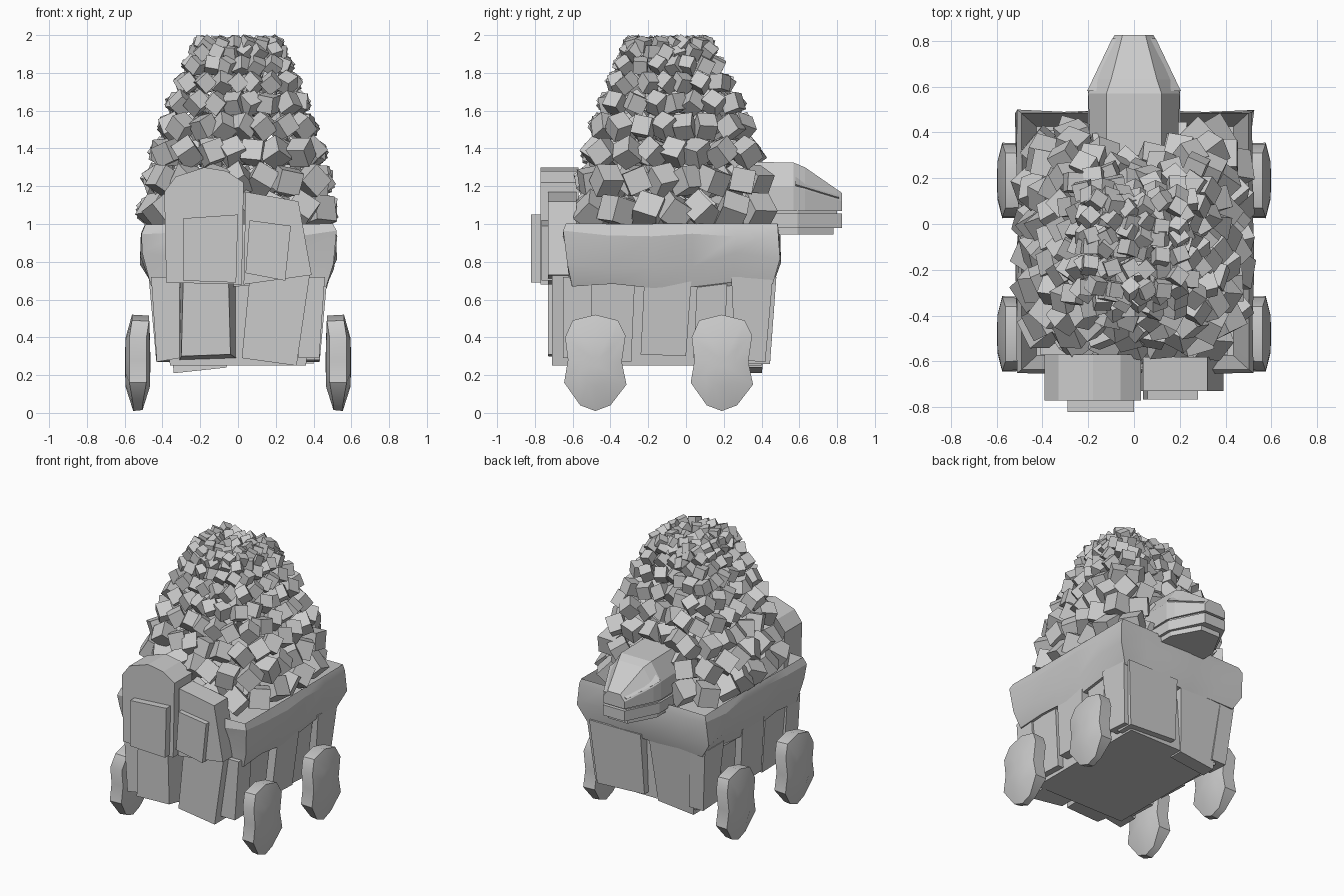
import bpy, bmesh, math, random
from mathutils import Matrix, Euler, Vector

random.seed(7)
old = bpy.data.objects.get("Cube")
if old:
    bpy.data.objects.remove(old, do_unlink=True)

STONE = bpy.data.materials.new("plain grey")
STONE.use_nodes = True
GREY = (0.6, 0.6, 0.6, 1)
STONE.diffuse_color = GREY
STONE.node_tree.nodes["Principled BSDF"].inputs["Base Color"].default_value = GREY


def finish(name, bm, smooth=0):
    """Turn a bmesh into an object, optionally smooth below an angle."""
    bmesh.ops.recalc_face_normals(bm, faces=bm.faces)
    mesh = bpy.data.meshes.new(name)
    bm.to_mesh(mesh)
    bm.free()
    mesh.materials.append(STONE)
    if smooth:
        for p in mesh.polygons:
            p.use_smooth = True
        mesh.set_sharp_from_angle(angle=math.radians(smooth))
    ob = bpy.data.objects.new(name, mesh)
    bpy.context.collection.objects.link(ob)
    return ob


def loft(name, loops, smooth=0):
    """Closed solid through matching loops of points."""
    bm = bmesh.new()
    rings = [[bm.verts.new(p) for p in loop] for loop in loops]
    n = len(rings[0])
    for a, b in zip(rings, rings[1:]):
        for i in range(n):
            j = (i + 1) % n
            bm.faces.new((a[i], a[j], b[j], b[i]))
    bm.faces.new(rings[0])
    bm.faces.new(rings[-1])
    return finish(name, bm, smooth)


def board(name, axis, outline, inner, outer, lean=0.0):
    """Outline in (sideways, z), thickened along x or y, foot leaning inward."""
    def point(u, z, d):
        d -= math.copysign(lean * (0.7 - z), outer)
        return (d, u, z) if axis == "x" else (u, d, z)
    loft(name, [[point(u, z, d) for u, z in outline] for d in (inner, outer)])


def rect(cx, cy, hx, hy, z):
    return [(cx - hx, cy - hy, z), (cx + hx, cy - hy, z),
            (cx + hx, cy + hy, z), (cx - hx, cy + hy, z)]


# Body core
loft("body_core", [rect(0, -0.08, 0.36, 0.48, 0.25), rect(0, -0.08, 0.41, 0.49, 0.78)])


# Bulging rim with a wavy crease, hollow on top
def rim_loop(hx, hy, z, wave):
    corners = rect(0.005, -0.075, hx, hy, z)
    pts = []
    for i in range(4):
        a, b = Vector(corners[i]), Vector(corners[(i + 1) % 4])
        for k in range(5):
            p = a.lerp(b, k / 5)
            p.z += random.uniform(-wave, wave)
            p.x += random.uniform(-wave, wave) * 0.4
            p.y += random.uniform(-wave, wave) * 0.4
            pts.append(p)
    return pts


loft("rim", [rim_loop(0.46, 0.535, 0.68, 0.02), rim_loop(0.505, 0.56, 0.81, 0.05),
             rim_loop(0.515, 0.57, 0.95, 0.02), rim_loop(0.495, 0.56, 1.0, 0.004),
             rim_loop(0.43, 0.5, 0.77, 0)], 24)

# Side planks, (top start, top end, foot start, foot end, foot height)
planks = [(-0.58, -0.27, -0.55, -0.29, 0.28), (-0.22, 0.03, -0.24, 0.0, 0.31),
          (0.06, 0.22, 0.04, 0.2, 0.29), (0.24, 0.46, 0.26, 0.42, 0.28)]
for side, tag in ((1, "left"), (-1, "right")):
    for i, (a, b, c, d, foot) in enumerate(planks):
        board(f"{tag}_plank_{i + 1}", "x", [(c, foot), (d, foot - 0.01), (b, 0.72), (a, 0.72)],
              side * 0.36, side * (0.475 if i % 2 else 0.45), 0.1)

# Back planks
board("back_right_plank", "y", [(-0.34, 0.21), (-0.06, 0.24), (-0.02, 0.72), (-0.39, 0.72)], 0.36, 0.46, 0.12)
board("back_left_plank", "y", [(0.02, 0.28), (0.4, 0.26), (0.44, 0.72), (0.03, 0.72)], 0.35, 0.48, 0.08)

# Front boards and plates
board("front_right_corner_plank", "y", [(-0.43, 0.27), (-0.31, 0.29), (-0.31, 0.72), (-0.46, 0.72)], -0.5, -0.65)
board("front_left_corner_plank", "y", [(0.32, 0.29), (0.43, 0.29), (0.46, 0.72), (0.33, 0.72)], -0.5, -0.65)
loft("front_right_plank", [[(-0.31, -0.55, 0.28), (-0.01, -0.55, 0.29), (-0.01, -0.55, 0.7), (-0.31, -0.55, 0.7)],
                           [(-0.3, -0.73, 0.3), (-0.04, -0.73, 0.31), (-0.05, -0.73, 0.7), (-0.29, -0.73, 0.7)]])
board("front_left_plank", "y", [(0.02, 0.29), (0.31, 0.25), (0.38, 0.73), (0.06, 0.7)], -0.55, -0.71)
board("front_left_panel", "y", [(0.03, 0.68), (0.39, 0.73), (0.32, 1.12), (0.04, 1.17)], -0.58, -0.73)
board("front_left_plate", "y", [(0.04, 0.74), (0.25, 0.7), (0.28, 0.99), (0.06, 1.02)], -0.7, -0.765)
board("front_arched_panel", "y", [(-0.38, 0.69), (0.02, 0.68), (0.03, 1.22), (-0.06, 1.28), (-0.18, 1.3),
                                  (-0.33, 1.25), (-0.39, 1.17)], -0.57, -0.77)
board("front_right_plate", "y", [(-0.29, 0.7), (-0.01, 0.69), (0, 1.05), (-0.29, 1.03)], -0.74, -0.82)

# Feet: lumpy flattened paddles
paddle = [(-0.16, 0.4), (-0.12, 0.49), (0, 0.52), (0.12, 0.49), (0.16, 0.41), (0.14, 0.27),
          (0.165, 0.15), (0.08, 0.04), (0, 0.01), (-0.08, 0.04), (-0.165, 0.16), (-0.145, 0.28)]


def foot_loop(side, cy, offset, scale):
    pts = []
    for u, z in paddle:
        x = 0.53 + offset
        if scale > 0.9:
            # Thin toe, top tipped inward
            x = 0.53 + offset * (0.55 if z < 0.1 else 1.0) - (0.014 if z > 0.45 else 0)
        pts.append((side * x, cy + u * scale, 0.27 + (z - 0.27) * scale))
    return pts


for side, tag in ((1, "left"), (-1, "right")):
    for cy, end in ((-0.48, "front"), (0.19, "back")):
        loft(f"{end}_{tag}_foot", [foot_loop(side, cy, o, s) for o, s in (
            (-0.066, 0.1), (-0.064, 0.5), (-0.045, 0.98), (0.045, 1.0), (0.066, 0.5), (0.068, 0.1))], 40)


# Head: skull, jaw layers and brows
def skull_loop(y, wide, crown, low, mid, high):
    half = [(wide, low), (wide, mid), (crown, high)]
    return [(x, y, z) for x, z in half] + [(-x, y, z) for x, z in reversed(half)]


loft("skull", [skull_loop(0.3, 0.19, 0.12, 1.07, 1.2, 1.33), skull_loop(0.57, 0.2, 0.12, 1.07, 1.2, 1.325),
               skull_loop(0.63, 0.18, 0.1, 1.07, 1.18, 1.3), skull_loop(0.825, 0.085, 0.05, 1.07, 1.12, 1.165)])


def jaw_loop(z, grow, tip):
    half = [(0.2 * grow, 0.34), (0.2 * grow, 0.59), (0.085 * grow, tip)]
    return [(x, y, z) for x, y in half] + [(-x, y, z) for x, y in reversed(half)]


loft("mouth_line", [jaw_loop(1.04, 0.93, 0.8), jaw_loop(1.08, 0.93, 0.8)])
loft("jaw", [jaw_loop(0.98, 1, 0.825), jaw_loop(1.055, 1, 0.825)])
loft("chin", [jaw_loop(0.945, 0.9, 0.78), jaw_loop(0.99, 0.9, 0.78)])
for side, tag in ((1, "left"), (-1, "right")):
    loft(f"{tag}_brow", [[(side * x, y, z) for x, z in tri] for y, tri in (
        (0.58, [(0.13, 1.28), (0.18, 1.19), (0.205, 1.21)]),
        (0.81, [(0.055, 1.16), (0.08, 1.13), (0.095, 1.14)]))])

# Mound of tumbled blocks, shrinking toward the top
bm = bmesh.new()
LAYERS = 9
for i in range(LAYERS):
    h = 1 - (1 - i / (LAYERS - 1)) ** 1.5
    z = 1.07 + 0.88 * h
    rx, ry = 0.43 - 0.235 * h ** 1.6, 0.455 - 0.23 * h ** 1.6
    size = 0.135 - 0.07 * h
    ring = 1.0
    while ring > 0.1:
        count = max(3, int(7.6 * rx * ring / (size * 1.15)))
        for k in range(count):
            a = math.tau * (k + 0.5 * (i % 2)) / count
            c, s = math.cos(a), math.sin(a)
            # Rounded square plan, dented behind the head
            r = ring / (c ** 6 + s ** 6) ** (1 / 6)
            x, y = rx * r * c, -0.06 + ry * r * s
            if s > 0:
                y -= 0.11 * ring * max(0, 1 - abs(x) / 0.28)
            turn = Euler([random.uniform(-0.8, 0.8) for _ in "xyz"]).to_matrix().to_4x4()
            bmesh.ops.create_cube(bm, size=size, matrix=Matrix.Translation((x, y, z)) @ turn)
        ring -= size * 1.2 / rx
finish("block_mound", bm)
